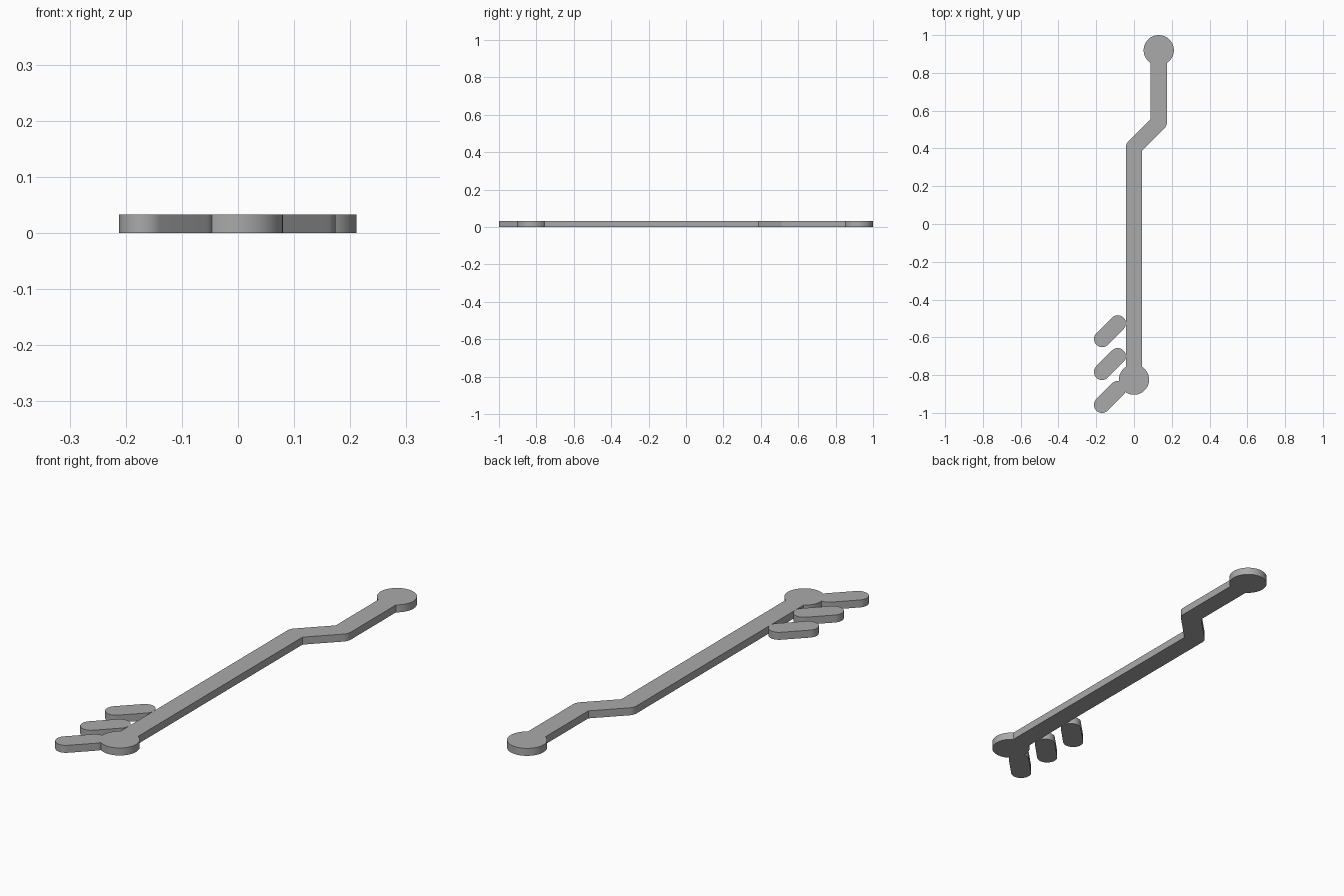
import bpy, bmesh
from math import sin, cos, acos, asin, atan2, degrees, radians, tan, hypot, ceil

if "Cube" in bpy.data.objects:
    bpy.data.objects.remove(bpy.data.objects["Cube"])

HEIGHT = 0.033
R = 0.08      # end pads
W = 0.043     # half width of the track and bars

grey = bpy.data.materials.new("plain grey")
grey.use_nodes = True
colour = (0.4, 0.4, 0.4, 1)
grey.diffuse_color = colour
grey.node_tree.nodes["Principled BSDF"].inputs["Base Color"].default_value = colour


def arc(centre, radius, start, end):
    n = max(2, ceil((end - start) / 6))
    angles = [radians(start + (end - start) * i / n) for i in range(n + 1)]
    return [(centre[0] + radius * cos(a), centre[1] + radius * sin(a)) for a in angles]


def slab(name, outline):
    bm = bmesh.new()
    verts = [bm.verts.new((x, y, 0)) for x, y in outline]
    bmesh.ops.remove_doubles(bm, verts=verts, dist=0.0003)
    face = bm.faces.new([v for v in verts if v.is_valid])
    top = bmesh.ops.extrude_face_region(bm, geom=[face], use_keep_orig=True)["geom"]
    moved = [g for g in top if isinstance(g, bmesh.types.BMVert)]
    bmesh.ops.translate(bm, verts=moved, vec=(0, 0, HEIGHT))
    bmesh.ops.recalc_face_normals(bm, faces=bm.faces)
    mesh = bpy.data.meshes.new(name)
    bm.to_mesh(mesh)
    bm.free()
    mesh.materials.append(grey)
    obj = bpy.data.objects.new(name, mesh)
    bpy.context.collection.objects.link(obj)
    bpy.ops.object.select_all(action="DESELECT")
    obj.select_set(True)
    bpy.context.view_layer.objects.active = obj
    bpy.ops.object.shade_smooth_by_angle(angle=radians(30))


# Key points of the bent track and its joined slanted bar
front_pad, back_pad = (0, -0.824), (0.131, 0.92)
bend_low, bend_high = (0, 0.406), (0.131, 0.537)
bar_out, bar_in = (-0.169, -0.957), (-0.086, -0.874)

# Angles where the pads meet the track, and the front pad meets the bar
neck = degrees(asin(W / R))
dx, dy = bar_in[0] - front_pad[0], bar_in[1] - front_pad[1]
d = hypot(dx, dy)
toward = degrees(atan2(dy, dx)) % 360
pad_half = degrees(acos((d * d + R * R - W * W) / (2 * d * R)))
bar_half = degrees(acos((d * d + W * W - R * R) / (2 * d * W)))
back = toward - 180
miter = W * tan(radians(22.5))

# Track, both pads and the joined bar in one outline
slab("track_with_pads",
     arc(front_pad, R, toward + pad_half, 450 - neck)
     + [(bend_low[0] + W, bend_low[1] - miter)]
     + arc(bend_high, W, -45, 0)
     + arc(back_pad, R, neck - 90, 270 - neck)
     + [(bend_high[0] - W, bend_high[1] + miter)]
     + arc(bend_low, W, 135, 180)
     + arc(front_pad, R, 90 + neck, toward - pad_half)
     + arc(bar_in, W, back + bar_half, 135)
     + arc(bar_out, W, 135, 315)
     + arc(bar_in, W, -45, back - bar_half))

# Two free slanted bars beside the track
for name, shift in (("middle_bar", 0.174), ("rear_bar", 0.348)):
    slab(name, arc((bar_in[0], bar_in[1] + shift), W, -45, 135)
         + arc((bar_out[0], bar_out[1] + shift), W, 135, 315))
